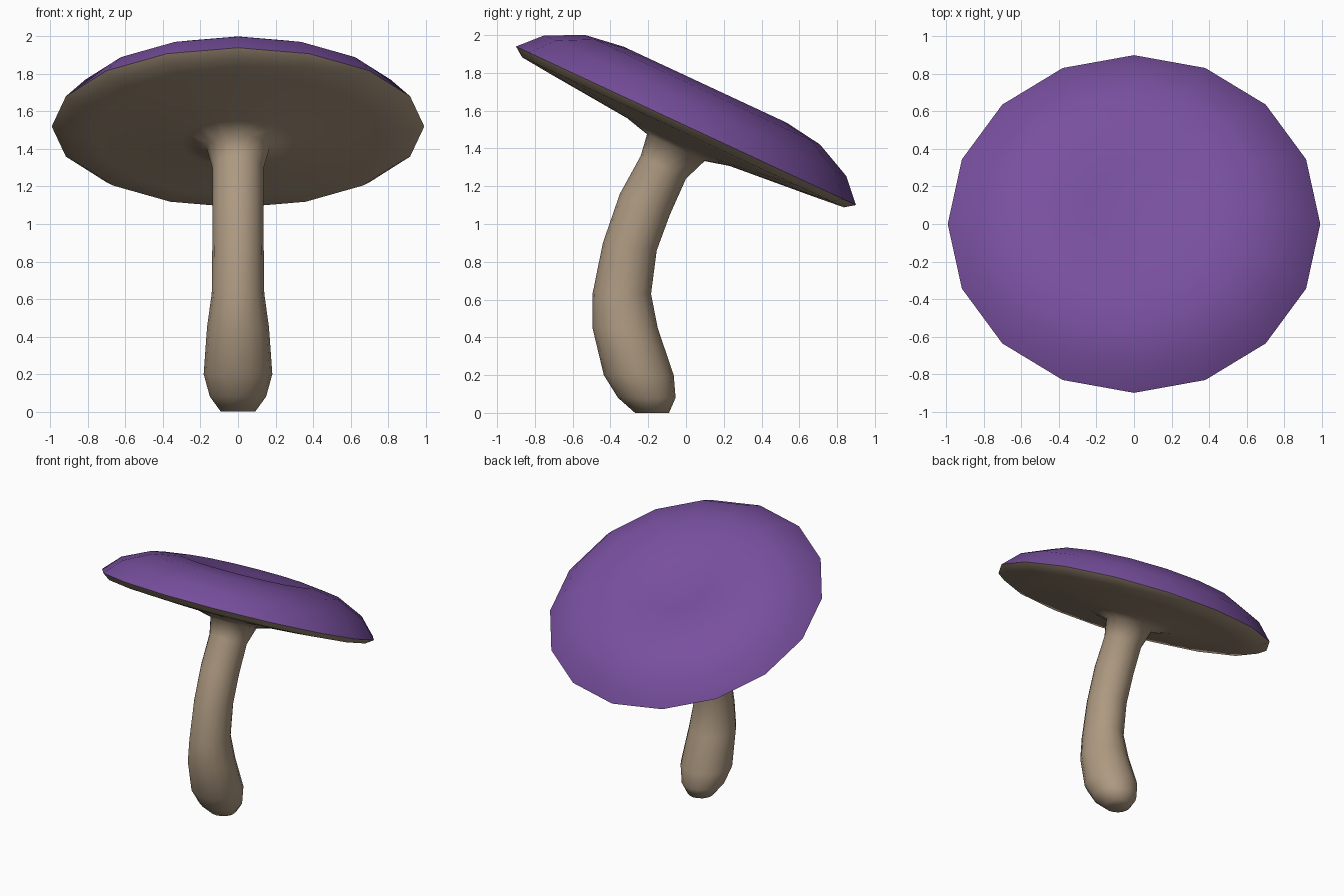
import bpy, bmesh, math
from mathutils import Vector

if "Cube" in bpy.data.objects:
    bpy.data.objects.remove(bpy.data.objects["Cube"])

SIDES = 16
TILT = math.radians(25)
CENTRE = Vector((0, 0, 1.52))                             # middle of the cap rim
ALONG = Vector((0, math.cos(TILT), -math.sin(TILT)))      # downhill across the cap
NORMAL = Vector((0, math.sin(TILT), math.cos(TILT)))      # cap axis


def material(name, rgb):
    m = bpy.data.materials.new(name)
    m.diffuse_color = (*rgb, 1)
    m.use_nodes = True
    m.node_tree.nodes["Principled BSDF"].inputs["Base Color"].default_value = m.diffuse_color
    return m


def cap_ring(r, h):
    """Ring of radius r at height h along the tilted cap axis."""
    c = CENTRE + NORMAL * h
    return c, ALONG * r, r


def stem_ring(y0, z0, y1, z1, rx):
    """Ring through two side-outline points, rx wide in x."""
    a, b = Vector((0, y0, z0)), Vector((0, y1, z1))
    return (a + b) / 2, (b - a) / 2, rx


def loft(name, rings, mat, tip=None):
    """Skin the rings in order; close the start with a face, the end with an optional tip."""
    bm = bmesh.new()
    loops = []
    for c, v, rx in rings:
        loop = []
        for i in range(SIDES):
            a = 2 * math.pi * i / SIDES
            loop.append(bm.verts.new(c + v * math.sin(a) + Vector((rx * math.cos(a), 0, 0))))
        loops.append(loop)
    for lo, hi in zip(loops, loops[1:]):
        for i in range(SIDES):
            j = (i + 1) % SIDES
            bm.faces.new((lo[i], lo[j], hi[j], hi[i]))
    if tip is None:
        bm.faces.new(loops[0][::-1])
    else:
        t = bm.verts.new(tip)
        for i in range(SIDES):
            bm.faces.new((loops[-1][i], loops[-1][(i + 1) % SIDES], t))
    for f in bm.faces:
        f.smooth = True
    me = bpy.data.meshes.new(name)
    bm.to_mesh(me)
    bm.free()
    me.materials.append(mat)
    ob = bpy.data.objects.new(name, me)
    bpy.context.collection.objects.link(ob)
    return ob


purple = material("cap_purple", (0.19, 0.08, 0.35))
beige = material("stem_beige", (0.42, 0.32, 0.22))

# bent stem flaring out into the underside of the cap
stem = [
    stem_ring(-0.27, 0.00, -0.09, 0.00, 0.092),
    stem_ring(-0.36, 0.08, -0.055, 0.08, 0.15),
    stem_ring(-0.435, 0.20, -0.065, 0.20, 0.183),
    stem_ring(-0.495, 0.45, -0.15, 0.45, 0.165),
    stem_ring(-0.495, 0.63, -0.185, 0.63, 0.14),
    stem_ring(-0.44, 0.90, -0.155, 0.86, 0.137),
    stem_ring(-0.35, 1.16, -0.085, 1.05, 0.137),
    stem_ring(-0.24, 1.36, 0.00, 1.24, 0.137),
]
under = [cap_ring(r, h) for r, h in
         [(0.168, -0.128), (0.30, -0.095), (0.765, -0.055), (0.94, -0.038), (0.993, 0)]]
loft("stem_and_underside", stem + under, beige)

# dished cap top
top = [cap_ring(r, h) for r, h in
       [(0.993, 0), (0.882, 0.117), (0.685, 0.21), (0.476, 0.24), (0.24, 0.215)]]
loft("cap_top", top, purple, tip=CENTRE + NORMAL * 0.18)
